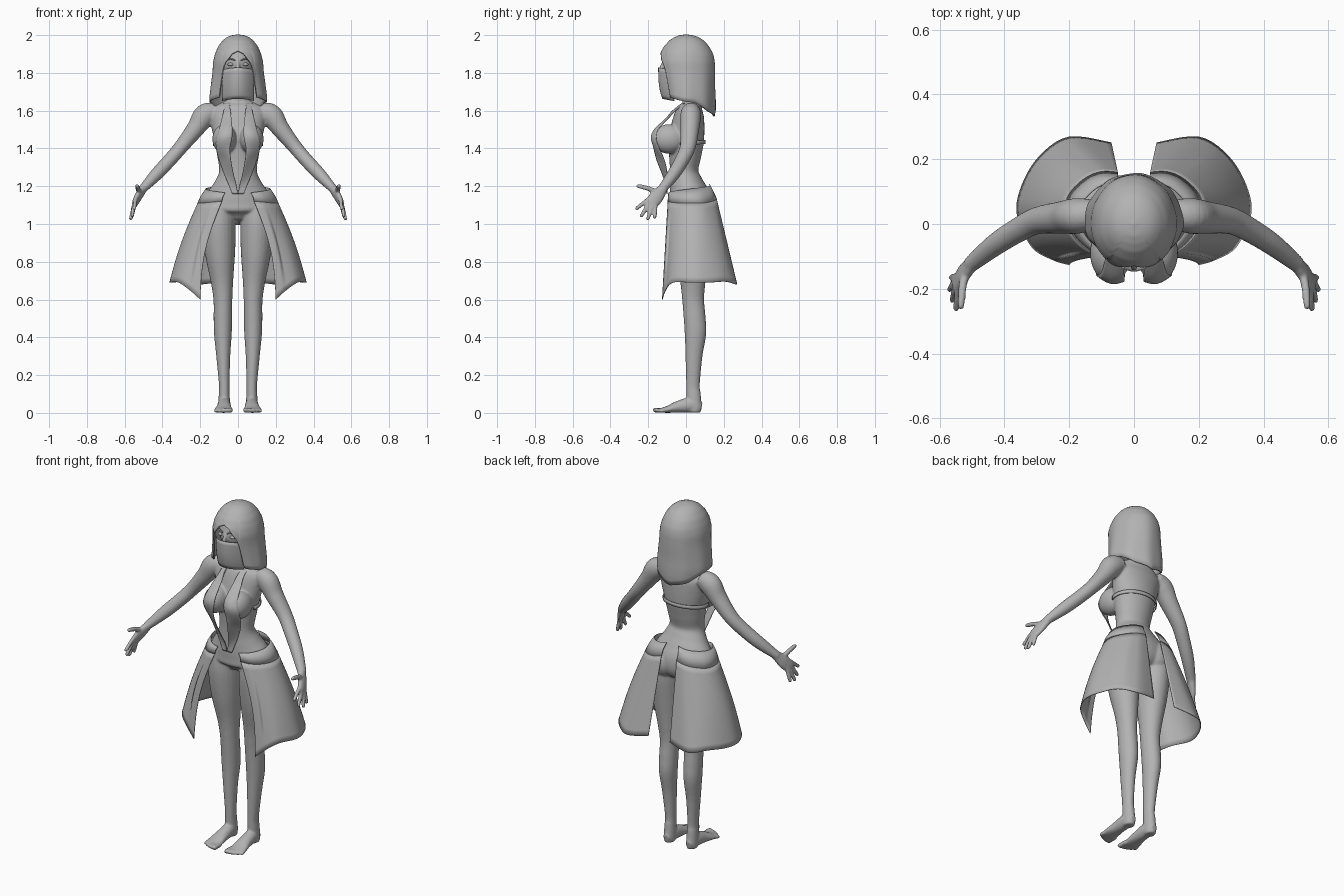
import bpy, bmesh, math
from mathutils import Vector, Matrix

mat = bpy.data.materials.new("plain_grey")
mat.diffuse_color = (0.45, 0.45, 0.45, 1)


def spline(pts, steps):
    """Catmull-Rom interpolation of equal-length number tuples."""
    out = []
    for i in range(len(pts) - 1):
        p0, p1 = pts[max(i - 1, 0)], pts[i]
        p2, p3 = pts[i + 1], pts[min(i + 2, len(pts) - 1)]
        for k in range(steps):
            t = k / steps
            out.append([0.5 * (2 * b + (c - a) * t + (2 * a - 5 * b + 4 * c - d) * t * t
                        + (3 * b - a - 3 * c + d) * t ** 3)
                        for a, b, c, d in zip(p0, p1, p2, p3)])
    return out + [list(pts[-1])]


def lerp_table(table, v):
    for (a, *p), (b, *q) in zip(table, table[1:]):
        if a <= v <= b:
            t = (v - a) / (b - a)
            return [x + (y - x) * t for x, y in zip(p, q)]
    return table[-1][1:]


def tube(bm, pts, ref, side=1, n=24, steps=5):
    """Closed loft through (x, y, z, radius_a, radius_b) sections."""
    pts = spline(pts, steps)
    pos = [Vector((p[0] * side, p[1], p[2])) for p in pts]
    rings = []
    for i, p in enumerate(pts):
        t = (pos[min(i + 1, len(pos) - 1)] - pos[max(i - 1, 0)]).normalized()
        b = Vector(ref)
        b = (b - t * b.dot(t)).normalized()
        a = t.cross(b)
        rings.append([bm.verts.new(pos[i] + a * (p[3] * math.cos(q)) + b * (p[4] * math.sin(q)))
                      for q in (2 * math.pi * k / n for k in range(n))])
    for r, s in zip(rings, rings[1:]):
        for k in range(n):
            bm.faces.new((r[k], r[(k + 1) % n], s[(k + 1) % n], s[k]))
    bm.faces.new(rings[0][::-1])
    bm.faces.new(rings[-1])


def ball(bm, c, r):
    bmesh.ops.create_uvsphere(bm, u_segments=24, v_segments=16, radius=1,
                              matrix=Matrix.Translation(c) @ Matrix.Diagonal((*r, 1)))


def finish(bm, name, angle=50):
    bmesh.ops.recalc_face_normals(bm, faces=bm.faces)
    me = bpy.data.meshes.new(name)
    bm.to_mesh(me)
    bm.free()
    me.materials.append(mat)
    for p in me.polygons:
        p.use_smooth = True
    ob = bpy.data.objects.new(name, me)
    bpy.context.collection.objects.link(ob)
    return ob


def sheet(name, rows, thick, mirror=False, closed=False):
    """Cloth surface from a grid of points."""
    bm = bmesh.new()
    g = [[bm.verts.new(p) for p in r] for r in rows]
    n = len(g[0])
    for r, s in zip(g, g[1:]):
        for k in range(n if closed else n - 1):
            bm.faces.new((r[k], r[(k + 1) % n], s[(k + 1) % n], s[k]))
    bmesh.ops.remove_doubles(bm, verts=bm.verts, dist=1e-5)
    ob = finish(bm, name)
    if mirror:
        ob.modifiers.new("mirror", 'MIRROR').use_mirror_merge = False
    m = ob.modifiers.new("thickness", 'SOLIDIFY')
    m.thickness, m.offset = thick, 0
    return ob


# ---- body: lofted parts fused into one skin ----
bm = bmesh.new()
Y = (0, 1, 0)
torso = [(1.66, .03, .05, .045), (1.63, .03, .11, .055), (1.59, .02, .15, .075),
         (1.52, .01, .142, .088), (1.44, 0, .125, .095), (1.36, -.005, .11, .085),
         (1.28, -.01, .10, .075), (1.22, 0, .125, .088), (1.16, .015, .165, .105),
         (1.1, .03, .187, .118), (1.05, .03, .15, .108), (1.01, .02, .04, .06)]
tube(bm, [(0, y, z, a, b) for z, y, a, b in torso], Y, n=40)
tube(bm, [(0, .035, 1.57, .06, .055), (0, .03, 1.66, .046, .048), (0, .02, 1.78, .045, .048)], Y)
ball(bm, (0, -.015, 1.85), (.085, .105, .115))            # skull
ball(bm, (0, -.05, 1.775), (.058, .065, .07))             # jaw
tube(bm, [(0, -.115, 1.865, .007, .008), (0, -.13, 1.83, .01, .01),
          (0, -.135, 1.805, .013, .01)], Y, n=12)         # nose
leg = [(1.12, .1, .03, .08, .1), (1.0, .1, .03, .088, .108), (.85, .095, .03, .08, .092),
       (.7, .085, .036, .06, .068), (.6, .08, .038, .05, .058), (.5, .08, .046, .049, .058),
       (.42, .08, .05, .047, .057), (.3, .078, .042, .037, .045), (.15, .073, .037, .028, .036),
       (.1, .073, .04, .029, .038), (.03, .073, .045, .031, .038), (.002, .073, .045, .026, .032)]
arm = [(.12, .03, 1.6, .045, .045), (.175, .025, 1.575, .06, .055), (.225, .02, 1.505, .048, .05),
       (.30, .01, 1.41, .038, .042), (.36, -.02, 1.34, .036, .038),
       (.43, -.065, 1.265, .034, .034), (.507, -.127, 1.183, .022, .025)]
palm = [(.5, -.12, 1.19, .021, .025), (.528, -.155, 1.145, .019, .038),
        (.55, -.187, 1.103, .013, .034)]
fingers = [((.543, -.208, 1.125), (.55, -.268, 1.077)), ((.55, -.195, 1.11), (.562, -.24, 1.037)),
           ((.552, -.178, 1.097), (.57, -.205, 1.02)), ((.55, -.162, 1.09), (.565, -.166, 1.028))]
foot = [(.073, .082, .03, .018, .02), (.073, .03, .042, .033, .04), (.074, -.04, .032, .038, .032),
        (.077, -.1, .018, .047, .018), (.078, -.135, .013, .046, .012)]
for s in (1, -1):
    tube(bm, [(x, y, z, a, b) for z, x, y, a, b in leg], Y, s)
    tube(bm, foot, (0, 0, 1), s)
    for k in range(5):                                     # toes
        x, r = .04 + .0195 * k, .0135 - .001 * k
        tip = -.165 + .002 * k + .0016 * k * k
        tube(bm, [(x, -.11, .014, r, r), (x, tip, r + .001, r, r),
                  (x, tip - .009, r, r * .6, r * .6)], (0, 0, 1), s, 12, 3)
    tube(bm, arm, (0, 1, .2), s)
    tube(bm, palm, (0, -.7, .6), s)
    for a, b in fingers:
        a, b = Vector(a), Vector(b)
        tube(bm, [(*(a + (a - b) * .3), .011, .011), (*a.lerp(b, .5), .011, .011),
                  (*a.lerp(b, .92), .0095, .0095), (*b, .005, .005)], (.3, -.7, .6), s, 12, 3)
    tube(bm, [(.52, -.145, 1.165, .014, .014), (.53, -.2, 1.188, .013, .013),
              (.534, -.25, 1.2, .011, .011), (.536, -.264, 1.201, .006, .006)], (1, 0, 0), s, 12, 3)
    ball(bm, (s * .072, -.09, 1.45), (.064, .09, .078))    # chest
    ball(bm, (s * .08, .085, 1.08), (.082, .072, .09))     # seat
body = finish(bm, "body")
m = body.modifiers.new("fuse", 'REMESH')
m.mode, m.voxel_size, m.use_smooth_shade = 'VOXEL', .0062, True
m = body.modifiers.new("soften", 'SMOOTH')
m.factor, m.iterations = .5, 4

# ---- eyes and brows ----
bm = bmesh.new()
for s in (1, -1):
    ball(bm, (s * .038, -.105, 1.845), (.017, .013, .009))
    tube(bm, [(.015, -.122, 1.866, .003, .003), (.04, -.115, 1.874, .004, .004),
              (.064, -.092, 1.866, .002, .002)], (0, 0, 1), s, 8, 4)
finish(bm, "eyes_and_brows")

# ---- hair: shell with a face opening; radii by height, hem by angle ----
shape = [(1.56, .13, .10, .145), (1.6, .143, .10, .153), (1.66, .15, .105, .153),
         (1.72, .143, .115, .15), (1.8, .132, .13, .15), (1.86, .128, .142, .148),
         (1.9, .118, .135, .14), (1.94, .101, .112, .118), (1.97, .077, .084, .09),
         (1.985, .058, .06, .066), (1.995, .034, .036, .038), (2.0, 0, 0, 0)]
hem = [(0, 1.915), (15, 1.9), (30, 1.855), (37, 1.82), (41, 1.67), (70, 1.655),
       (110, 1.64), (140, 1.595), (180, 1.57)]
rows = []
for i in range(29):
    row = []
    for k in range(96):
        deg = k * 3.75
        zb = lerp_table(hem, min(deg, 360 - deg))[0]
        z = 2 - (2 - zb) * (i / 28) ** 2
        rx, rf, rb = lerp_table(shape, z)
        c, q = math.cos(math.radians(deg)), math.sin(math.radians(deg))
        w = 1 + .012 * math.sin(math.radians(deg) * 9) * (2 - z) / .4
        row.append((rx * q * w, -c * (rf if c > 0 else rb) * w, z))
    rows.append(row)
sheet("hair", rows, .008, closed=True)

# ---- face veil ----
rows = []
for i in range(9):
    t = i / 8
    rows.append([(.084 * u, -.145 + .062 * u * u + .022 * t ** 3,
                  1.828 - .012 * u * u - t * .165) for u in (k / 10 - 1 for k in range(21))])
sheet("face_veil", rows, .004)

# ---- skirt panels with hip yoke ----
top = [(.085, -.095, 1.12), (.14, -.08, 1.115), (.19, -.03, 1.11), (.212, .03, 1.11),
       (.2, .09, 1.11), (.15, .14, 1.12), (.1, .16, 1.13), (.05, .158, 1.14)]
low = [(.2, -.125, .6), (.25, -.11, .645), (.315, -.07, .69), (.36, .03, .69),
       (.345, .12, .69), (.29, .21, .695), (.2, .268, .68), (.07, .25, .7)]
top, low = spline(top, 5), spline(low, 5)
rows = []
for i in range(15):
    t = i / 14
    row = []
    for k, (a, b) in enumerate(zip(top, low)):
        p = Vector(a).lerp(Vector(b), t)
        p.x += math.sin(math.pi * t) * (.03 if k < 5 else .012 if k < 28 else 0)
        row.append(p)
    rows.append(row)
sheet("skirt_panels", rows, .004, mirror=True)
yoke = [(x * .8, (y - .03) * .85 + .015, 1.165 + .045 * k / (len(top) - 1))
        for k, (x, y, z) in enumerate(top)]
sheet("hip_yoke", [yoke, [Vector(a).lerp(Vector(b), .5) * 1.0 + Vector((.004, 0, 0))
                          for a, b in zip(yoke, top)], top], .005, mirror=True)

# ---- bodice strips: strap over the chest running down to the waist ----
strip = [(1.64, .045, .075, -.02, -.005), (1.6, .04, .075, -.07, -.055),
         (1.56, .035, .085, -.105, -.093), (1.5, .03, .1, -.163, -.148),
         (1.45, .032, .115, -.177, -.158), (1.40, .042, .115, -.17, -.142),
         (1.34, .038, .1, -.155, -.115), (1.27, .025, .075, -.128, -.1),
         (1.21, .01, .05, -.106, -.098), (1.16, .001, .03, -.1, -.1)]
rows = []
for z, a, b, ya, yb in spline(strip, 4):
    bulge = .016 * max(0, 1 - abs(z - 1.46) / .12)
    rows.append([(a + (b - a) * u, ya + (yb - ya) * u - bulge * math.sin(math.pi * u), z)
                 for u in (k / 8 for k in range(9))])
sheet("bodice_strips", rows, .004, mirror=True)

# ---- chest band around the back ----
rows = [[(.131 * math.cos(q), .101 * math.sin(q), z + .01 * math.sin(q))
         for q in (math.pi * (k / 20 - .1) for k in range(25))] for z in (1.415, 1.425, 1.435)]
sheet("chest_band", rows, .005)
